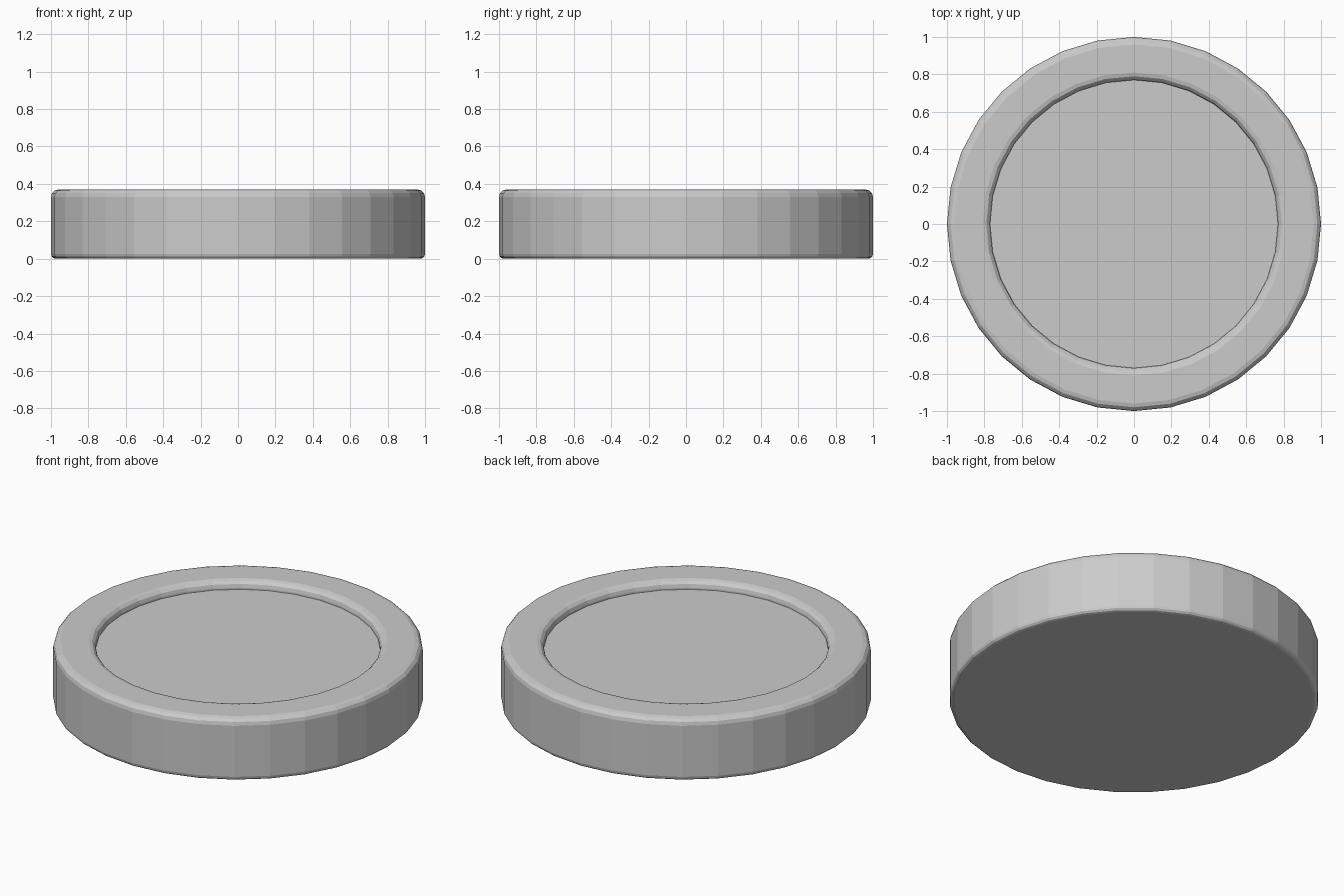
import bpy, bmesh
from math import sin, cos, pi, radians

if "Cube" in bpy.data.objects:
    bpy.data.objects.remove(bpy.data.objects["Cube"])

SIDES = 32


def arc(cx, cz, r, a0, a1, steps=3):
    """Points of a rounded corner in the (radius, height) profile."""
    return [(cx + r * cos(radians(a0 + (a1 - a0) * i / steps)),
             cz + r * sin(radians(a0 + (a1 - a0) * i / steps)))
            for i in range(steps + 1)]


def lathe(name, profile):
    """Turn a profile into a closed solid with flat end caps."""
    bm = bmesh.new()
    rings = [[bm.verts.new((r * cos(2 * pi * i / SIDES), r * sin(2 * pi * i / SIDES), z))
              for i in range(SIDES)] for r, z in profile]
    for a, b in zip(rings, rings[1:]):
        for i in range(SIDES):
            j = (i + 1) % SIDES
            bm.faces.new((a[i], a[j], b[j], b[i]))
    bm.faces.new(rings[0][::-1])
    bm.faces.new(rings[-1])
    bmesh.ops.recalc_face_normals(bm, faces=bm.faces)
    mesh = bpy.data.meshes.new(name)
    bm.to_mesh(mesh)
    bm.free()
    obj = bpy.data.objects.new(name, mesh)
    bpy.context.collection.objects.link(obj)
    return obj


# Round disc: softened base edge, rounded rim, shallow recessed top
profile = (arc(0.975, 0.025, 0.025, -90, 0)
           + arc(0.96, 0.33, 0.04, 0, 90)
           + arc(0.81, 0.33, 0.04, 90, 180)
           + [(0.77, 0.32)])
lathe("recessed_disc", profile)
